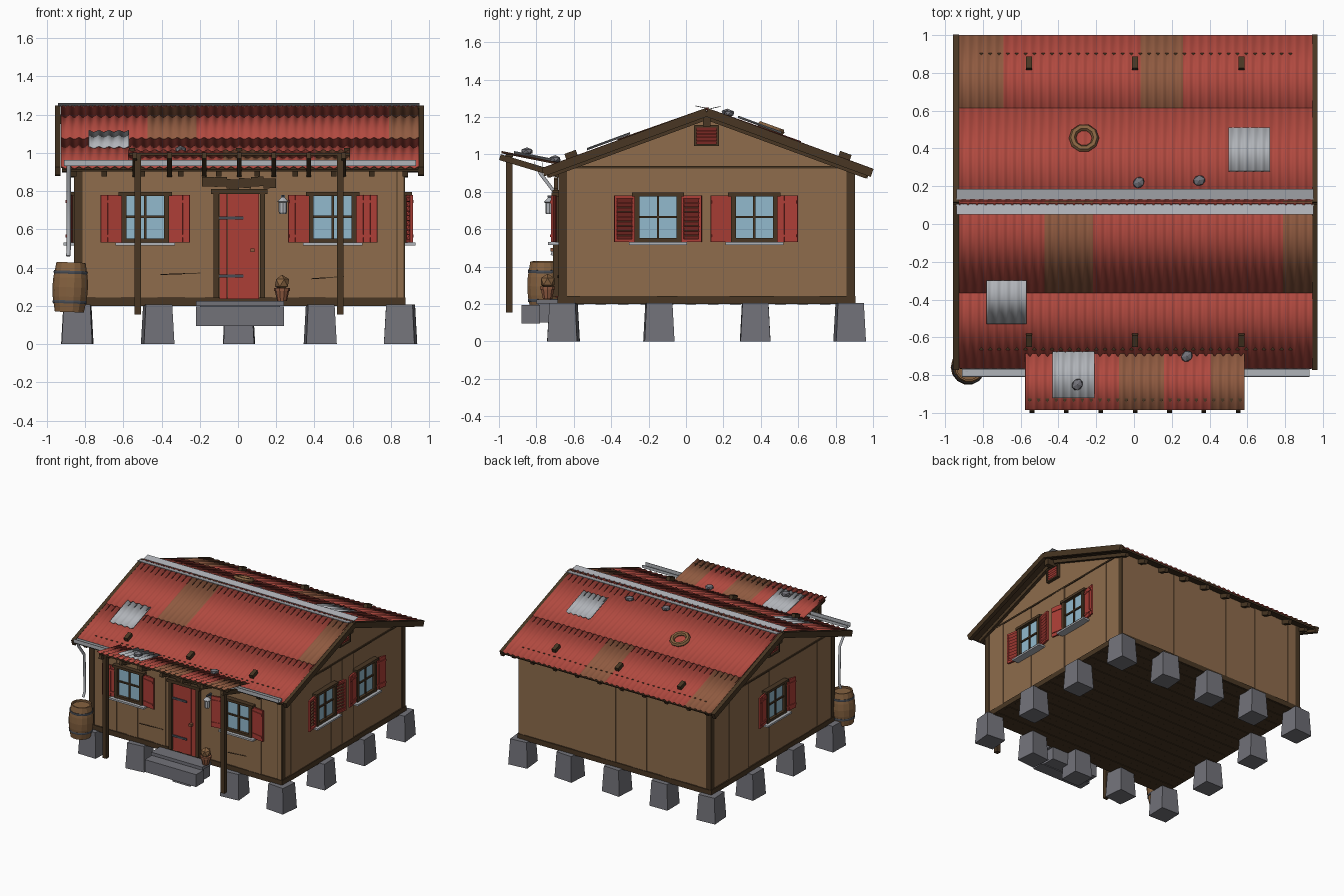
import bpy, bmesh, math, random
from mathutils import Matrix, Vector

if "Cube" in bpy.data.objects:
    bpy.data.objects.remove(bpy.data.objects["Cube"])

random.seed(4)
I = Matrix.Identity(4)
T = Matrix.Translation


def R(deg, axis):
    return Matrix.Rotation(math.radians(deg), 4, axis)


def material(name, rgb):
    m = bpy.data.materials.new(name)
    lin = [((c / 255 + 0.055) / 1.055) ** 2.4 for c in rgb]
    m.diffuse_color = (*lin, 1)
    m.use_nodes = True
    m.node_tree.nodes["Principled BSDF"].inputs["Base Color"].default_value = m.diffuse_color
    return m


ROOF = material("roof red", (176, 73, 63))
PAINT = material("painted red", (172, 62, 54))
WALL = material("wall wood", (142, 108, 76))
DARK = material("dark wood", (72, 54, 35))
GLASS = material("window blue", (146, 186, 206))
METAL = material("pale metal", (176, 179, 184))
STONE = material("grey stone", (114, 114, 121))
RUST = material("rust brown", (143, 90, 64))
IRON = material("dark iron", (72, 76, 84))
CASK = material("barrel wood", (134, 98, 64))


def finish(name, bm, *mats, smooth=False):
    bmesh.ops.recalc_face_normals(bm, faces=bm.faces)
    me = bpy.data.meshes.new(name)
    bm.to_mesh(me)
    bm.free()
    for m in mats:
        me.materials.append(m)
    if smooth:
        me.shade_smooth()
    ob = bpy.data.objects.new(name, me)
    bpy.context.collection.objects.link(ob)
    return ob


def boxes(name, mat, items, M=I):
    """items: (centre, size[, rotation matrix])"""
    bm = bmesh.new()
    for c, s, *r in items:
        rot = r[0] if r else I
        bmesh.ops.create_cube(bm, size=1, matrix=M @ T(c) @ rot @ Matrix.Diagonal((*s, 1)))
    return finish(name, bm, mat)


def span(x0, x1, y0, y1, z0, z1):
    return ((x0 + x1) / 2, (y0 + y1) / 2, (z0 + z1) / 2), (x1 - x0, y1 - y0, z1 - z0)


def beam_yz(x, w, a, b, h):
    """sloped beam in the yz plane from a to b"""
    dy, dz = b[0] - a[0], b[1] - a[1]
    return ((x, (a[0] + b[0]) / 2, (a[1] + b[1]) / 2), (w, math.hypot(dy, dz), h),
            Matrix.Rotation(math.atan2(dz, dy), 4, 'X'))


def lathe(name, mat, prof, n, M, smooth=False):
    bm = bmesh.new()
    rings = [[bm.verts.new(M @ Vector((r * math.cos(2 * math.pi * i / n), r * math.sin(2 * math.pi * i / n), z)))
              for i in range(n)] for r, z in prof]
    for a, b in zip(rings, rings[1:]):
        for i in range(n):
            bm.faces.new((a[i], a[(i + 1) % n], b[(i + 1) % n], b[i]))
    bm.faces.new(rings[0])
    bm.faces.new(rings[-1])
    return finish(name, bm, mat, smooth=smooth)


def sheet(name, x0, x1, y0, y1, zf, mats, rule=None, amp=0.005):
    """corrugated metal sheet, coloured per column by a rule"""
    n = round((x1 - x0) / 0.047) * 6
    bm = bmesh.new()
    cols = []
    for i in range(n + 1):
        x = x0 + (x1 - x0) * i / n
        dz = amp * math.cos(2 * math.pi * i / 6)
        cols.append([bm.verts.new((x, y, zf(y) + dz)) for y in (y0, y1)])
    for a, b in zip(cols, cols[1:]):
        f = bm.faces.new((a[0], b[0], b[1], a[1]))
        f.material_index = int(bool(rule and rule((a[0].co.x + b[0].co.x) / 2)))
    ob = finish(name, bm, *mats, smooth=True)
    ob.modifiers.new("thickness", 'SOLIDIFY').thickness = 0.003
    return ob


RY, SL = 0.11, 0.367


def roof(y, off=0.0):
    return 1.245 - SL * abs(y - RY) + off


X0, X1, Y0, Y1 = -0.85, 0.865, -0.675, 0.895

# house body with gables
bm = bmesh.new()
prof = [(Y0, 0.21), (Y1, 0.21), (Y1, roof(Y1, -.03)), (RY, roof(RY, -.03)), (Y0, roof(Y0, -.03))]
f = bm.faces.new([bm.verts.new((X0, y, z)) for y, z in prof])
ext = bmesh.ops.extrude_face_region(bm, geom=[f])
bmesh.ops.translate(bm, vec=(X1 - X0, 0, 0), verts=[v for v in ext['geom'] if isinstance(v, bmesh.types.BMVert)])
finish("wall_core", bm, WALL)


# vertical wall boards of uneven width and depth
def boards(a, b):
    out, u = [], a
    while u < b - 0.01:
        w = min(random.uniform(0.09, 0.15), b - u)
        out.append((u + w / 2, w, random.choice((0.002, 0.005, 0.008))))
        u += w
    return out


for nm, y in (("front_boards", Y0), ("back_boards", Y1)):
    boxes(nm, WALL, [((u, y, 0.575), (w, 2 * d, 0.71)) for u, w, d in boards(X0, X1)])
for nm, x in (("left_boards", X0), ("right_boards", X1)):
    boxes(nm, WALL, [((x, u, 0.575), (2 * d, w, 0.71)) for u, w, d in boards(Y0, Y1)])

# timber frame: corner posts, sill beams, gable ties, floor planks
boxes("corner_posts", DARK, [((x, y, 0.57), (0.045, 0.045, 0.73)) for x in (X0 + .015, X1 - .015) for y in (Y0 + .015, Y1 - .015)])
boxes("sill_beams", DARK, [span(X0 - .012, X1 + .012, y - .012, y + .012, .2, .242) for y in (Y0, Y1)]
      + [span(x - .012, x + .012, Y0, Y1, .2, .242) for x in (X0, X1)])
boxes("gable_ties", DARK, [span(x - .01, x + .01, Y0, Y1, .925, .937) for x in (X0, X1)])
boxes("floor_planks", DARK, [((0.0075, Y0 + 0.06 * i + 0.04, 0.206), (1.70, 0.057, 0.012 + 0.004 * (i % 2))) for i in range(26)])
boxes("wall_cracks", DARK, [((-.3, Y0 - .009, .367), (.21, .004, .005), R(-2, 'Y')), ((.47, Y0 - .009, .347), (.17, .004, .005), R(-4, 'Y'))])

# stone piers round the perimeter
bm = bmesh.new()
for i, x in enumerate((-.84, -.42, .005, .43, .85)):
    for j, y in enumerate((-.655, -.145, .37, .875)):
        if i in (0, 4) or j in (0, 3):
            M = T((x, y, 0.103)) @ R(random.uniform(-6, 6), 'Z') @ R(45, 'Z')
            bmesh.ops.create_cone(bm, cap_ends=True, segments=4, radius1=.113, radius2=.098, depth=.205, matrix=M)
finish("stone_piers", bm, STONE)

# roof deck, rafters, barge boards, purlins
E0, E1 = -0.765, 0.995
ends = (E0, E1)
boxes("roof_deck", DARK, [beam_yz(0.01, 1.86, (RY, roof(RY, -.017)), (e, roof(e, -.017)), .012) for e in ends])
boxes("rafters", DARK, [beam_yz(-.7 + .2 * k, .03, (w, roof(w, -.04)), (e, roof(e, -.04)), .035)
                        for k in range(8) for w, e in ((Y0 + .05, E0 + .02), (Y1 - .05, E1 - .02))])
boxes("barge_boards", DARK, [beam_yz(x, .03, (RY, roof(RY, -.02)), (e, roof(e, -.02)), .045) for x in (-.942, .957) for e in ends])
boxes("gable_rafters", DARK, [beam_yz(x, .03, (RY, roof(RY, -.047)), (e, roof(e, -.047)), .028)
                              for x in (X0 - .01, X1 + .01) for e in (E0 + .03, E1 - .03)])
boxes("ridge_beam", DARK, [span(-.93, .945, RY - .02, RY + .02, 1.15, 1.2)])
boxes("purlins", DARK, [((0, y, roof(y, -.009)), (1.68, .012, .012)) for y in (-.66, -.3, .6, .9)])

# corrugated roof rows with rusty panels
sheet("front_roof_lower", -.925, .945, E0, -.33, roof, (ROOF, RUST))
sheet("front_roof_upper", -.925, .945, -.365, RY + .01, lambda y: roof(y, .006), (ROOF, RUST),
      lambda x: -.47 < x < -.215 or x > .79)
sheet("back_roof_lower", -.925, .945, .58, E1 + .005, roof, (ROOF, RUST), lambda x: x < -.69 or .03 < x < .26)
sheet("back_roof_upper", -.925, .945, RY - .01, .615, lambda y: roof(y, .006), (ROOF, RUST))
sheet("front_patch", -.78, -.57, -.53, -.3, lambda y: roof(y, .019), (METAL,))
sheet("back_patch", .5, .72, .28, .51, lambda y: roof(y, .019), (METAL,))
boxes("ridge_cap", METAL, [beam_yz(.005, 1.89, (RY - .005, 1.247), (.05, 1.259), .004), beam_yz(.005, 1.89, (RY + .02, 1.244), (.185, 1.256), .004)])
boxes("roof_hooks", DARK, [((x, y, roof(y, .02)), (.032, .065, .03), R(s * 20, 'X'))
                           for x in (-.555, .005, .57) for y, s in ((.85, -1), (-.615, 1))])

# gutter and downpipe
boxes("gutter", METAL, [span(-.91, .93, -.808, -.768, .932, .936), span(-.91, .93, -.81, -.806, .932, .962),
                        span(-.91, .93, -.77, -.766, .932, .955)])
cu = bpy.data.curves.new("downpipe", 'CURVE')
cu.dimensions = '3D'
cu.bevel_depth, cu.bevel_resolution, cu.use_fill_caps = .011, 1, True
sp = cu.splines.new('POLY')
path = [(-.885, -.787, .935), (-.885, -.78, .9), (-.885, -.705, .8), (-.885, -.7, .5), (-.888, -.715, .46)]
sp.points.add(len(path) - 1)
for p, c in zip(sp.points, path):
    p.co = (*c, 1)
cu.materials.append(METAL)
bpy.context.collection.objects.link(bpy.data.objects.new("downpipe", cu))


# porch canopy tilting back toward the house
def porch(y, off=0.0):
    return 1.013 - .2 * (y + .985) + off


sheet("porch_roof", -.575, .585, -.985, -.685, porch, (ROOF, RUST), lambda x: -.08 < x < .16 or x > .41)
sheet("porch_patch", -.43, -.21, -.92, -.675, lambda y: porch(y, .013), (METAL,))
boxes("porch_rafters", DARK, [beam_yz(-.54 + .182 * k, .024, (-.995, .985), (-.66, .885), .032) for k in range(7)])
boxes("porch_beam", DARK, [span(-.57, .585, -.965, -.925, .985, 1.0)])
boxes("porch_posts", DARK, [span(x - .017, x + .017, -.963, -.927, .155, .985) for x in (-.525, .535)])


# windows with shutters, built facing -y then turned to each wall
def window(name, M, louvred=False):
    boxes(name + "_glass", GLASS, [((0, -.012, .66), (.2, .012, .24))], M)
    fr = [((s * .112, -.02, .66), (.026, .04, .26)) for s in (-1, 1)]
    fr += [((0, -.02, .785), (.28, .05, .02)), ((0, -.02, .542), (.24, .04, .02)),
           ((0, -.02, .665), (.012, .016, .24)), ((0, -.02, .665), (.2, .016, .012))]
    boxes(name + "_frame", DARK, fr, M)
    boxes(name + "_sill", METAL, [((0, -.03, .523), (.31, .065, .014))], M)
    sh = []
    for s in (-1, 1):
        H = T((s * .125, -.022, .655)) @ R(-s * 10, 'Z')
        w = .11
        if louvred:
            loc = [((s * u, 0, 0), (.014, .016, .25), I) for u in (.007, w - .007)]
            loc += [((s * w / 2, 0, z), (w, .016, .016), I) for z in (-.117, .117)]
            loc += [((s * w / 2, 0, -.1 + .025 * k), (w - .02, .005, .024), R(35, 'X')) for k in range(9)]
        else:
            loc = [((s * w * (k + .5) / 3, 0, 0), (w / 3 - .001, .012 + .003 * (k % 2), .25), I) for k in range(3)]
            loc += [((s * w / 2, -.009, z), (w - .01, .006, .014), I) for z in (-.09, .09)]
        sh += [((0, 0, 0), sz, H @ T(c) @ r) for c, sz, r in loc]
    boxes(name + "_shutters", PAINT, sh, M)


window("front_left_window", T((-.485, Y0, 0)))
window("front_right_window", T((.495, Y0, 0)))
window("right_front_window", T((X1, -.15, 0)) @ R(90, 'Z'), True)
window("right_back_window", T((X1, .365, 0)) @ R(90, 'Z'))
window("left_window", T((X0, .1, 0)) @ R(-90, 'Z'))

# gable vents
for nm, x, a in (("right_vent", X1, 90), ("left_vent", X0, -90)):
    M = T((x, RY, 1.1)) @ R(a, 'Z')
    boxes(nm + "_frame", DARK, [((s * .06, -.01, 0), (.012, .03, .11)) for s in (-1, 1)]
          + [((0, -.01, s * .05), (.13, .03, .012)) for s in (-1, 1)], M)
    boxes(nm + "_slats", PAINT, [((0, -.012, -.036 + .018 * k), (.11, .006, .02), R(30, 'X')) for k in range(5)], M)

# door with frame, hinges, knob and rough lintel boards
boxes("door_planks", PAINT, [((-.0775 + .0415 * k, Y0 - .012, .51), (.04, .016 + .005 * (k % 2), .55)) for k in range(5)])
boxes("door_frame", DARK, [span(x - .014, x + .014, Y0 - .035, Y0, .24, .8) for x in (-.113, .128)]
      + [span(-.14, .155, Y0 - .04, Y0, .785, .81)])
boxes("door_hinges", IRON, [((-.035, Y0 - .025, z), (.13, .008, .016)) for z in (.355, .66)])
boxes("door_knob", RUST, [((.075, Y0 - .035, .49), (.02, .03, .02))])
boxes("lintel_boards", DARK, [((-.155 + .064 * k, Y0 - .02, .845 + random.uniform(-.01, .012)), (.066, .02, .05),
                               R(random.uniform(-5, 5), 'Y')) for k in range(6)])

# wall lantern
boxes("lantern_bracket", IRON, [((.235, Y0 - .03, .775), (.012, .07, .01)), ((.235, Y0 - .005, .75), (.02, .012, .06))])
lathe("lantern", METAL, [(.018, 0), (.022, .01), (.022, .06), (.03, .065), (.008, .088)], 8, T((.235, Y0 - .055, .68)))

# entry steps
boxes("upper_step", STONE, [span(-.2, .22, -.79, Y0, .1, .2), span(-.22, .24, -.8, Y0, .2, .225)])
boxes("lower_step", STONE, [span(-.22, .24, -.88, -.78, .095, .195)])

# potted dry plant
lathe("flower_pot", RUST, [(.026, 0), (.037, .05), (.043, .05), (.043, .068), (.03, .068)], 10, T((.23, -.74, .226)))
bm = bmesh.new()
bmesh.ops.create_icosphere(bm, subdivisions=1, radius=.042, matrix=T((.23, -.74, .32)))
finish("dry_plant", bm, CASK)

# barrel with iron hoops
B = T((-.882, -.758, .167)) @ R(2, 'Y')
lathe("barrel", CASK, [(.076, 0), (.09, .08), (.093, .13), (.09, .18), (.076, .26), (.066, .26), (.066, .245)], 14, B)
for k, z in enumerate((.045, .2)):
    lathe("barrel_hoop_%d" % k, IRON, [(.088, z), (.0895, z + .008), (.088, z + .016)], 14, B)

# ring lying on the back slope
bm = bmesh.new()
M = T((-.265, .455, roof(.455, .022))) @ R(-20, 'X')
grid = [[bm.verts.new(M @ Vector(((.061 + .019 * math.cos(b)) * math.cos(a), (.061 + .019 * math.cos(b)) * math.sin(a), .017 * math.sin(b))))
         for b in [math.pi * j / 3 for j in range(6)]] for a in [math.pi * i / 5 for i in range(10)]]
for i in range(10):
    for j in range(6):
        p, q = grid[i], grid[(i + 1) % 10]
        bm.faces.new((p[j], q[j], q[(j + 1) % 6], p[(j + 1) % 6]))
finish("roof_ring", bm, CASK)

# loose stones weighing down the sheets
bm = bmesh.new()
for x, y, z in ((.025, .22, roof(.22)), (.345, .23, roof(.23)), (.28, -.70, porch(-.70)), (-.3, -.85, porch(-.85, .012))):
    M = T((x, y, z + .018)) @ R(random.uniform(0, 90), 'Z') @ Matrix.Diagonal((1, .85, .6, 1))
    bmesh.ops.create_icosphere(bm, subdivisions=1, radius=.036, matrix=M)
finish("roof_stones", bm, STONE)
